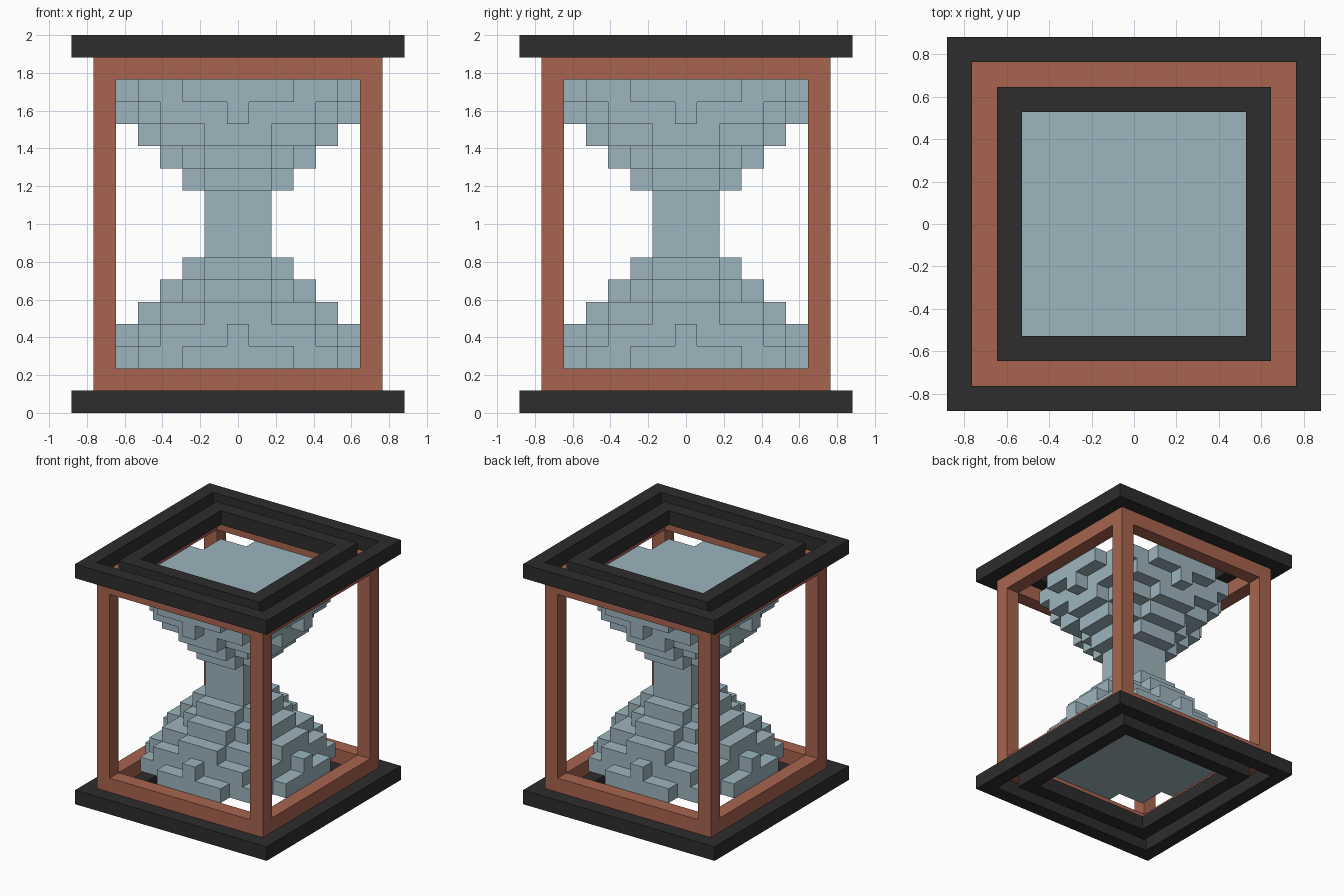
import bpy
import bmesh

if "Cube" in bpy.data.objects:
    bpy.data.objects.remove(bpy.data.objects["Cube"])

U = 2 / 17  # one block; the model is 17 blocks tall


def material(name, rgb):
    m = bpy.data.materials.new(name)
    m.use_nodes = True
    m.diffuse_color = (*rgb, 1)
    m.node_tree.nodes["Principled BSDF"].inputs["Base Color"].default_value = (*rgb, 1)
    return m


charcoal = material("charcoal", (0.026, 0.026, 0.026))
copper = material("copper_brown", (0.392, 0.127, 0.076))
glass = material("pale_blue_glass", (0.337, 0.462, 0.515))


def finish(name, bm, mat):
    bmesh.ops.remove_doubles(bm, verts=bm.verts, dist=U * 0.01)
    bmesh.ops.recalc_face_normals(bm, faces=bm.faces)
    mesh = bpy.data.meshes.new(name)
    bm.to_mesh(mesh)
    bm.free()
    mesh.materials.append(mat)
    ob = bpy.data.objects.new(name, mesh)
    bpy.context.collection.objects.link(ob)
    return ob


def square_ring(name, outer, layer, mat):
    """Square frame one block wide and one block high."""
    bm = bmesh.new()
    section = [(outer, layer), (outer, layer + 1), (outer - 1, layer + 1), (outer - 1, layer)]
    corners = [(1, 1), (-1, 1), (-1, -1), (1, -1)]
    loops = [[bm.verts.new((sx * r * U, sy * r * U, z * U)) for r, z in section]
             for sx, sy in corners]
    for i in range(4):
        a, b = loops[i], loops[(i + 1) % 4]
        for j in range(4):
            k = (j + 1) % 4
            bm.faces.new((a[j], a[k], b[k], b[j]))
    return finish(name, bm, mat)


# Base and lid: an outer and an inner frame; copper rails just inside them
for part, end, rail in (("base", 0, 1), ("lid", 16, 15)):
    square_ring(part + "_outer_frame", 7.5, end, charcoal)
    square_ring(part + "_inner_frame", 5.5, end, charcoal)
    square_ring(part + "_rail", 6.5, rail, copper)

# Corner posts between the two rails
for side, sx in (("left", 1), ("right", -1)):
    for depth, sy in (("front", -1), ("back", 1)):
        bm = bmesh.new()
        bmesh.ops.create_cube(bm, size=U)
        for v in bm.verts:
            v.co.x += sx * 6 * U
            v.co.y += sy * 6 * U
            v.co.z = (15 if v.co.z > 0 else 2) * U
        finish(f"{depth}_{side}_post", bm, copper)

# Glass: stacked block discs, widening from the neck (squared radius per step)
STEPS = [2, 2, 5, 10, 18, 25, 32]
cells = {(x, y, 8 + dz)
         for dz in range(-6, 7) for x in range(-5, 6) for y in range(-5, 6)
         if x * x + y * y <= STEPS[abs(dz)]}

# Only the outer skin of the blocks is made
bm = bmesh.new()
for cell in cells:
    centre = [cell[0], cell[1], cell[2] + 0.5]
    for axis in range(3):
        for sign in (-1, 1):
            neighbour = list(cell)
            neighbour[axis] += sign
            if tuple(neighbour) in cells:
                continue
            quad = []
            for a, b in ((-1, -1), (1, -1), (1, 1), (-1, 1)):
                p = list(centre)
                p[axis] += sign / 2
                p[(axis + 1) % 3] += a / 2
                p[(axis + 2) % 3] += b / 2
                quad.append(bm.verts.new([c * U for c in p]))
            bm.faces.new(quad)
finish("glass_bulbs", bm, glass)
